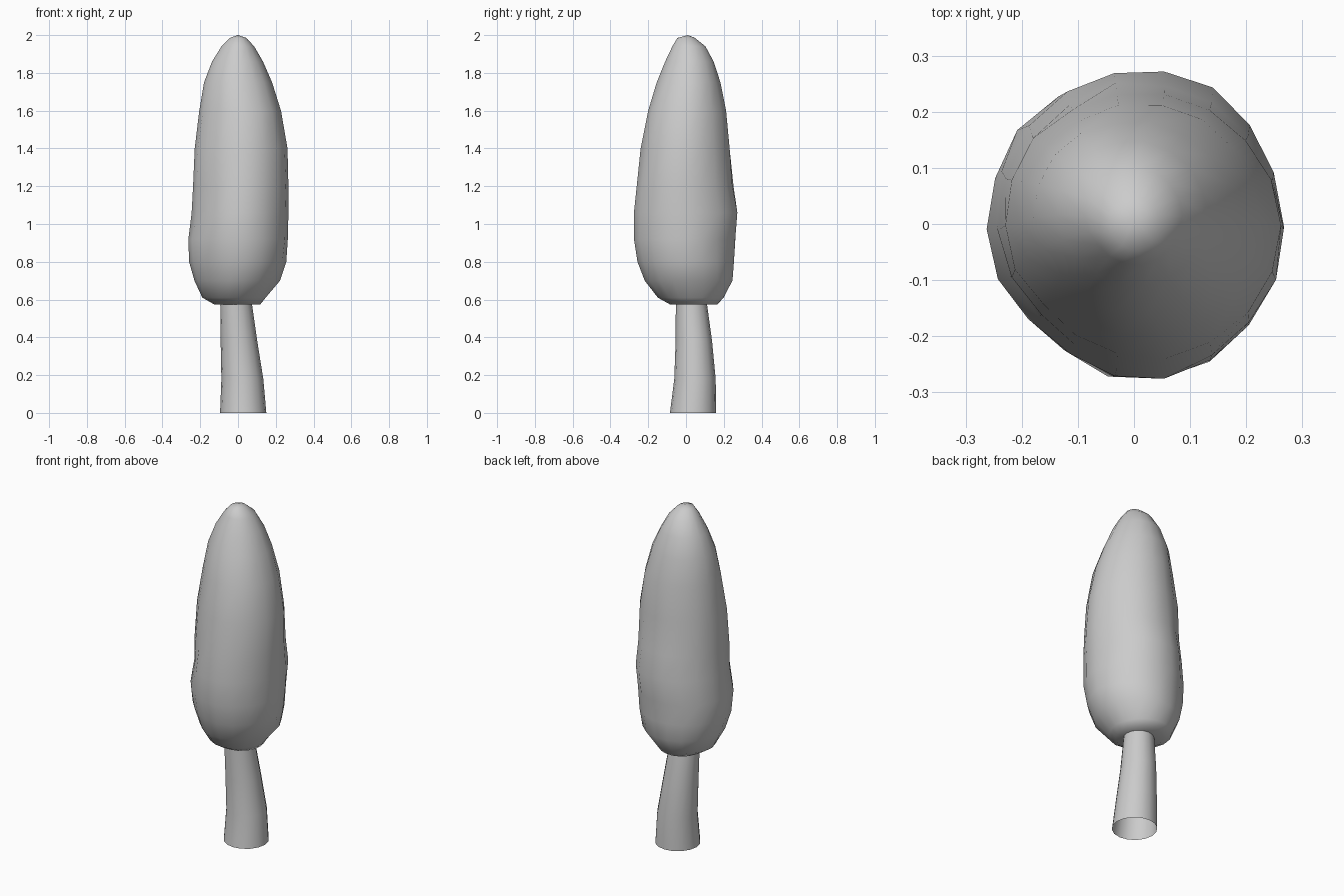
import bpy, bmesh, math, random

if "Cube" in bpy.data.objects:
    bpy.data.objects.remove(bpy.data.objects["Cube"])

random.seed(4)


def loft(name, rings, sides, bottom=None, top=None, shape=lambda a, z: 1.0):
    """Skin rings given as (z, x_min, x_max, y_min, y_max); optional end points."""
    bm = bmesh.new()
    loops = []
    for z, x0, x1, y0, y1 in rings:
        loop = []
        for i in range(sides):
            a = 2 * math.pi * i / sides
            k = shape(a, z)
            loop.append(bm.verts.new(((x0 + x1) / 2 + (x1 - x0) / 2 * k * math.cos(a),
                                      (y0 + y1) / 2 + (y1 - y0) / 2 * k * math.sin(a), z)))
        loops.append(loop)
    for lo, hi in zip(loops, loops[1:]):
        for i in range(sides):
            j = (i + 1) % sides
            bm.faces.new((lo[i], lo[j], hi[j], hi[i]))
    for tip, loop in ((bottom, loops[0]), (top, loops[-1])):
        if tip:
            v = bm.verts.new(tip)
            for i in range(sides):
                bm.faces.new((loop[i], loop[(i + 1) % sides], v))
    bmesh.ops.recalc_face_normals(bm, faces=bm.faces)
    for f in bm.faces:
        f.smooth = True
    mesh = bpy.data.meshes.new(name)
    bm.to_mesh(mesh)
    bm.free()
    obj = bpy.data.objects.new(name, mesh)
    bpy.context.collection.objects.link(obj)
    return obj


def lumpy(a, z):
    # flattened front-left side plus slight random unevenness
    d = math.cos(a - math.radians(225))
    dip = 0.09 * max(0.0, d) ** 6
    return 1 - dip + random.uniform(-0.018, 0.014)


# Foliage: tall irregular column, widest low down
loft("foliage", [
    (0.575, -0.13, 0.12, -0.09, 0.17),
    (0.61, -0.19, 0.145, -0.15, 0.2),
    (0.70, -0.235, 0.22, -0.225, 0.25),
    (0.80, -0.262, 0.252, -0.26, 0.257),
    (0.92, -0.268, 0.267, -0.28, 0.262),
    (1.06, -0.25, 0.268, -0.284, 0.278),
    (1.20, -0.242, 0.266, -0.27, 0.252),
    (1.40, -0.236, 0.26, -0.242, 0.237),
    (1.60, -0.207, 0.228, -0.206, 0.213),
    (1.75, -0.184, 0.178, -0.16, 0.183),
    (1.86, -0.14, 0.131, -0.115, 0.147),
    (1.94, -0.09, 0.085, -0.075, 0.104),
    (1.985, -0.045, 0.045, -0.047, 0.048),
], 18, bottom=(0, 0.04, 0.59), top=(0, 0.01, 2.0), shape=lumpy)

# Trunk: curved, tapering, open-ended tube running up into the foliage
loft("trunk", [
    (0.0, -0.095, 0.15, -0.085, 0.16),
    (0.18, -0.088, 0.134, -0.062, 0.157),
    (0.38, -0.092, 0.102, -0.055, 0.138),
    (0.57, -0.094, 0.075, -0.054, 0.112),
    (0.70, -0.09, 0.06, -0.055, 0.09),
], 16)
